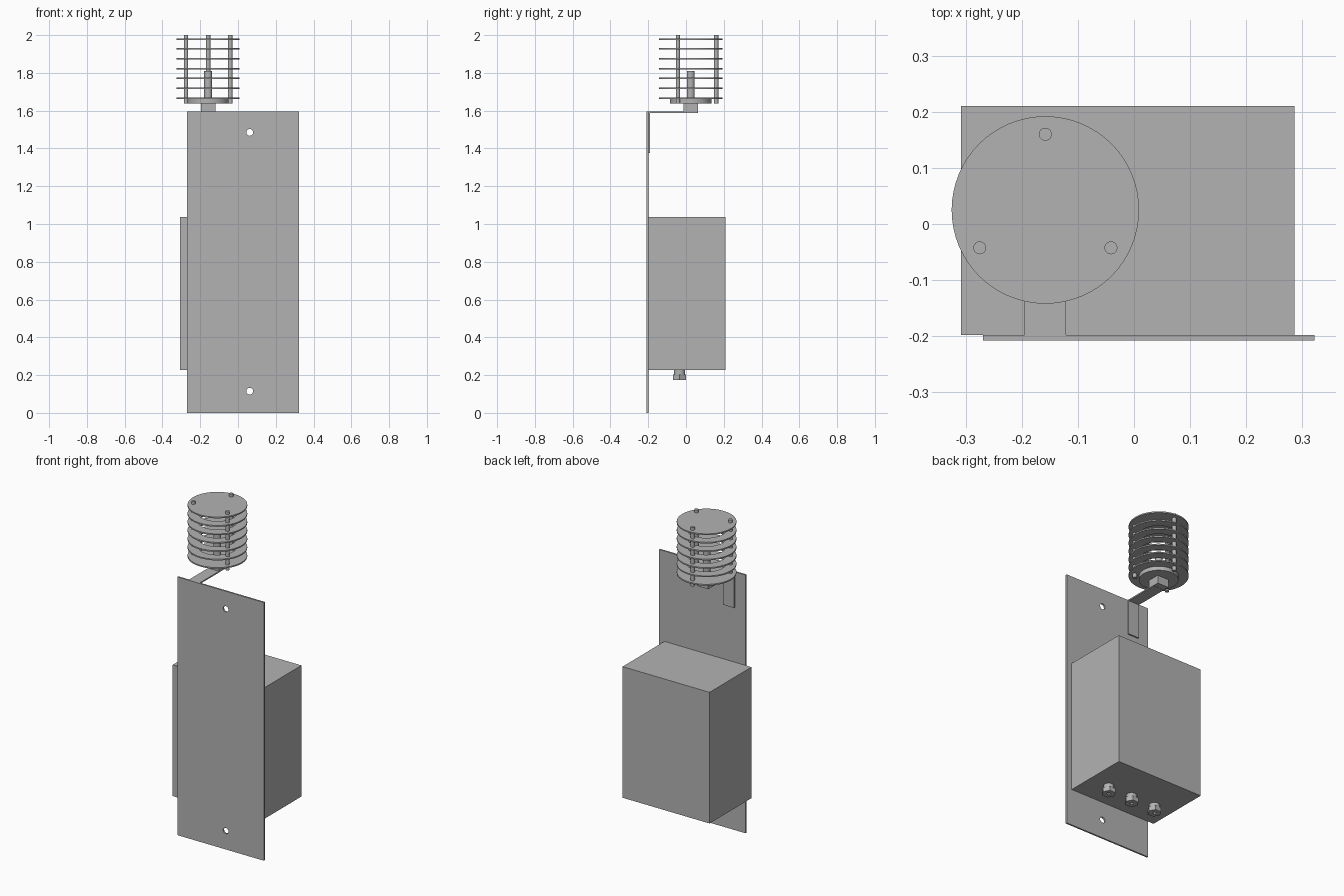
import bpy, bmesh, math
from mathutils import Vector, Matrix

if "Cube" in bpy.data.objects:
    bpy.data.objects.remove(bpy.data.objects["Cube"], do_unlink=True)

grey = bpy.data.materials.new("plain grey")
grey.use_nodes = True
GREY = (0.45, 0.45, 0.45, 1)
grey.diffuse_color = GREY
grey.node_tree.nodes["Principled BSDF"].inputs["Base Color"].default_value = GREY


def finish(bm, name, smooth=False):
    bmesh.ops.recalc_face_normals(bm, faces=bm.faces)
    mesh = bpy.data.meshes.new(name)
    bm.to_mesh(mesh)
    bm.free()
    mesh.materials.append(grey)
    obj = bpy.data.objects.new(name, mesh)
    bpy.context.collection.objects.link(obj)
    if smooth:
        bpy.ops.object.select_all(action='DESELECT')
        obj.select_set(True)
        bpy.context.view_layer.objects.active = obj
        bpy.ops.object.shade_smooth_by_angle(angle=math.radians(35))
    return obj


def box(name, low, high):
    low, high = Vector(low), Vector(high)
    bm = bmesh.new()
    bmesh.ops.create_cube(bm, size=1, matrix=Matrix.Translation((low + high) / 2)
                          @ Matrix.Diagonal((*(high - low), 1)))
    return finish(bm, name)


def lathe(name, x, y, profile, sides=64, closed=False):
    """Turn a (radius, height) profile around a vertical axis."""
    bm = bmesh.new()
    verts = [bm.verts.new((x + r, y, z)) for r, z in profile]
    edges = [bm.edges.new(pair) for pair in zip(verts, verts[1:])]
    if closed:
        edges.append(bm.edges.new((verts[-1], verts[0])))
    bmesh.ops.spin(bm, geom=verts + edges, cent=(x, y, 0), axis=(0, 0, 1),
                   angle=math.tau, steps=sides)
    bmesh.ops.remove_doubles(bm, verts=bm.verts, dist=0.0001)
    return finish(bm, name, smooth=sides > 8)


def cylinder(name, x, y, r, z0, z1, sides=64):
    return lathe(name, x, y, [(0, z0), (r, z0), (r, z1), (0, z1)], sides)


# Mounting plate with two screw holes
plate = box("mounting_plate", (-0.269, -0.208, 0), (0.322, -0.198, 1.595))
for z in (0.115, 1.485):
    bm = bmesh.new()
    bmesh.ops.create_cone(bm, cap_ends=True, segments=32, radius1=0.018, radius2=0.018,
                          depth=0.1, matrix=Matrix.Translation((0.062, -0.203, z))
                          @ Matrix.Rotation(math.pi / 2, 4, 'X'))
    cutter = finish(bm, "hole_cutter")
    cutter.hide_render = True
    cut = plate.modifiers.new("screw_hole", 'BOOLEAN')
    cut.operation = 'DIFFERENCE'
    cut.solver = 'EXACT'
    cut.object = cutter
    bpy.context.view_layer.objects.active = plate
    bpy.ops.object.modifier_apply(modifier=cut.name)
    bpy.data.objects.remove(cutter, do_unlink=True)

# Equipment box
box("enclosure", (-0.308, -0.198, 0.227), (0.286, 0.21, 1.037))

# Cable glands under the box: round neck, hexagonal nut with a cable hole
for i in (-1, 0, 1):
    gx, gy = -0.011 + i * 0.166, -0.034
    cylinder("gland_neck", gx, gy, 0.03, 0.2, 0.227, 32)
    lathe("gland_nut", gx, gy, [(0, 0.19), (0.011, 0.19), (0.011, 0.175),
                                (0.04, 0.175), (0.04, 0.203), (0, 0.203)], 6)

# Bent bracket: strip on the plate, arm, square hub
cx, cy = -0.158, 0.025
box("bracket_strip", (cx - 0.037, -0.198, 1.375), (cx + 0.037, -0.19, 1.595))
box("bracket_arm", (cx - 0.037, -0.198, 1.587), (cx + 0.037, cy, 1.595))
box("bracket_hub", (cx - 0.038, cy - 0.038, 1.588), (cx + 0.038, cy + 0.038, 1.64))

# Sensor on its round base
cylinder("sensor_base", cx, cy, 0.11, 1.638, 1.668)
cylinder("sensor_stem", cx, cy, 0.021, 1.66, 1.81, 32)

# Louvre stack: open rings under a solid lid
R, T, HOLE = 0.167, 0.008, 0.11
for i in range(6):
    z = 1.663 + i * 0.052
    lathe("louvre_ring", cx, cy, [(HOLE, z), (R, z), (R, z + T), (HOLE, z + T)],
          closed=True)
cylinder("louvre_lid", cx, cy, R, 1.975, 1.975 + T)

# Three rods holding the stack
for i in range(3):
    a = math.pi / 2 + i * math.tau / 3
    cylinder("stack_rod", cx + 0.135 * math.cos(a), cy + 0.135 * math.sin(a),
             0.0115, 1.637, 2.0, 24)
